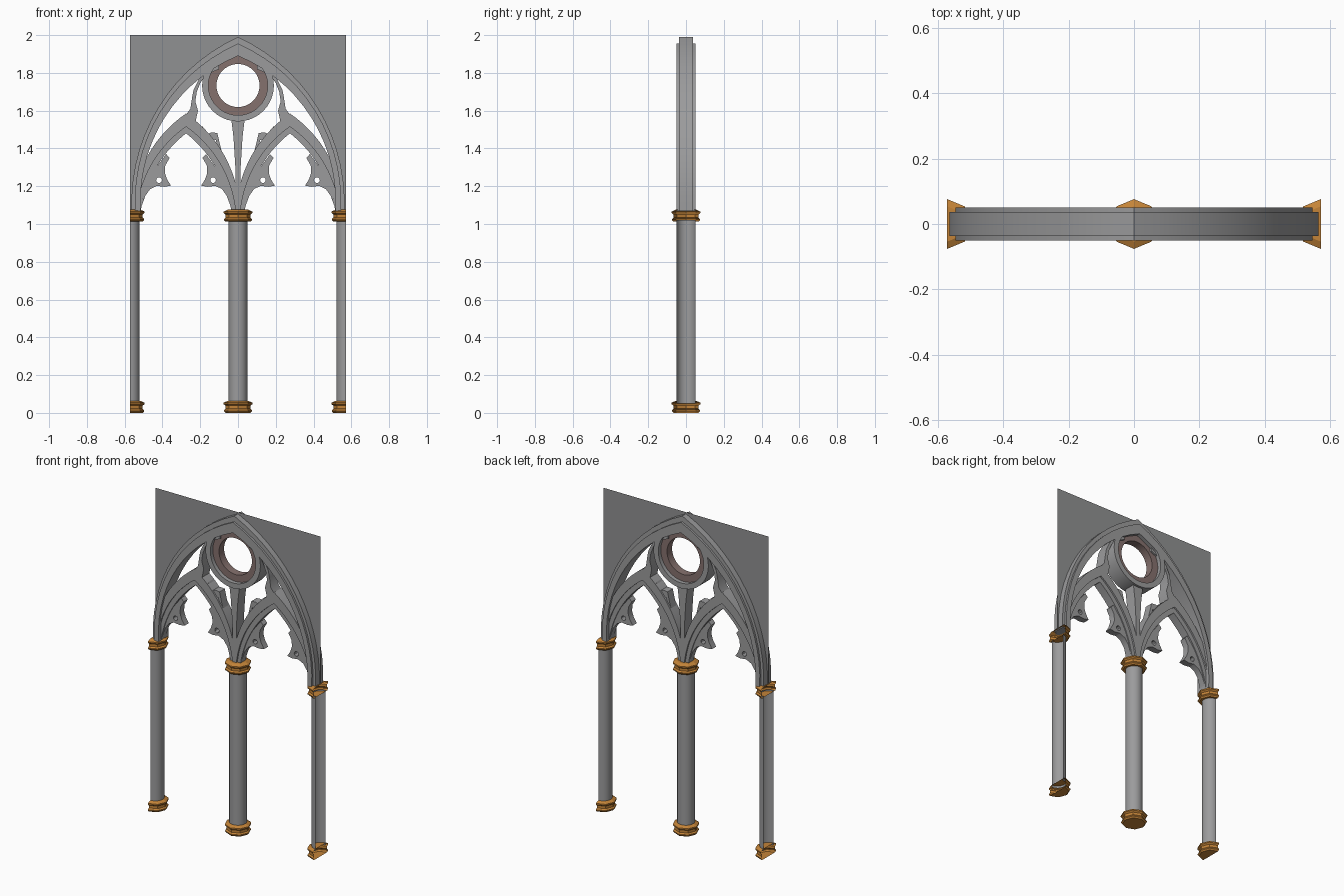
import bpy, bmesh, math

if "Cube" in bpy.data.objects:
    bpy.data.objects.remove(bpy.data.objects["Cube"])

def material(name, rgb):
    m = bpy.data.materials.new(name)
    m.diffuse_color = (*rgb, 1)
    m.use_nodes = True
    m.node_tree.nodes["Principled BSDF"].inputs["Base Color"].default_value = m.diffuse_color
    return m

STONE = material("grey_stone", (0.33, 0.33, 0.335))
WALL = material("dark_wall", (0.28, 0.283, 0.288))
GOLD = material("ochre_trim", (0.55, 0.23, 0.04))
BROWN = material("brown_ring", (0.235, 0.165, 0.155))
SIDE, SPRING = 0.571, 1.07
SUB = -0.275                      # centre of the left lesser arch


def finish(ob, angle=30):
    bpy.ops.object.select_all(action='DESELECT')
    ob.select_set(True)
    bpy.context.view_layer.objects.active = ob
    if ob.type == 'CURVE':
        bpy.ops.object.convert(target='MESH')
        ob = bpy.context.view_layer.objects.active
    bm = bmesh.new()
    bm.from_mesh(ob.data)
    bmesh.ops.remove_doubles(bm, verts=bm.verts, dist=0.0002)
    bmesh.ops.recalc_face_normals(bm, faces=bm.faces)
    bm.to_mesh(ob.data)
    bm.free()
    if angle:
        bpy.ops.object.shade_smooth_by_angle(angle=math.radians(angle))


def slab(name, loops, depth, mat):
    """Filled outline in x,z (extra loops are holes), extruded to +-depth in y."""
    cu = bpy.data.curves.new(name, 'CURVE')
    cu.dimensions, cu.fill_mode, cu.extrude = '2D', 'BOTH', depth
    for pts in loops:
        s = cu.splines.new('POLY')
        s.points.add(len(pts) - 1)
        for p, (x, z) in zip(s.points, pts):
            p.co = (x, z, 0, 1)
        s.use_cyclic_u = True
    cu.materials.append(mat)
    ob = bpy.data.objects.new(name, cu)
    ob.rotation_euler = (math.pi / 2, 0, 0)
    bpy.context.collection.objects.link(ob)
    finish(ob)


def arc(p, q, bulge, n=14):
    """Circular arc from p to q, bulging to the left of the direction."""
    dx, dz = q[0] - p[0], q[1] - p[1]
    c = math.hypot(dx, dz)
    r = (c * c / 4 + bulge * bulge) / (2 * bulge)
    half = math.asin(c / 2 / r)
    out = []
    for i in range(n + 1):
        a = half * (2 * i / n - 1)
        u, v = c / 2 + r * math.sin(a), r * math.cos(a) - (r - bulge)
        out.append((p[0] + (dx * u - dz * v) / c, p[1] + (dz * u + dx * v) / c))
    return out


def flip(pts, cx=0.0):
    return [(2 * cx - x, z) for x, z in pts]


def pointed(cx, half_width, apex, bulge):
    left = arc((cx - half_width, SPRING), (cx, apex), bulge)
    return left + flip(left[:-1], cx)[::-1]


def circle(x, z, r, n=32):
    return [(x + r * math.cos(math.tau * i / n), z + r * math.sin(math.tau * i / n))
            for i in range(n)]


def both(name, loops, depth, mat=STONE):
    slab("left_" + name, loops, depth, mat)
    slab("right_" + name, [flip(l) for l in loops], depth, mat)


def lathe(name, x, profile, n, a0, a1, mat, angle):
    bm = bmesh.new()
    rows = [[bm.verts.new((x + r * math.cos(a0 + (a1 - a0) * i / n),
                           r * math.sin(a0 + (a1 - a0) * i / n), z))
             for i in range(n + 1)] for r, z in profile]
    for low, high in zip(rows, rows[1:]):
        for i in range(n):
            bm.faces.new((low[i], low[i + 1], high[i + 1], high[i]))
    me = bpy.data.meshes.new(name)
    bm.to_mesh(me)
    bm.free()
    me.materials.append(mat)
    ob = bpy.data.objects.new(name, me)
    bpy.context.collection.objects.link(ob)
    finish(ob, angle)


# Columns with octagonal bases and capitals; the end ones are open halves
trim = [(0, 0), (0.066, 0), (0.074, 0.008), (0.074, 0.014), (0.066, 0.022),
        (0.066, 0.038), (0.076, 0.046), (0.076, 0.054), (0.054, 0.064), (0, 0.064)]
q = math.pi / 2
for side, x, a0, a1 in (("left", -SIDE, -q, q), ("middle", 0, 0, 4 * q), ("right", SIDE, q, 3 * q)):
    k = 2 if side == "middle" else 1
    lathe(side + "_column", x, [(0.05, 0.05), (0.05, 1.02)], 12 * k, a0, a1, STONE, 40)
    lathe(side + "_base", x, trim, 4 * k, a0, a1, GOLD, 0)
    lathe(side + "_capital", x, [(r, z + 1.012) for r, z in trim], 4 * k, a0, a1, GOLD, 0)

# Main arch in two stepped orders, and the thin wall above it
outer = pointed(0, 0.563, 1.99, 0.165)
middle = pointed(0, 0.545, 1.955, 0.162)
inner = pointed(0, 0.515, 1.89, 0.155)
slab("arch_outer_order", [outer + middle[::-1]], 0.037, STONE)
slab("arch_inner_order", [middle + inner[::-1]], 0.05, STONE)
slab("wall_panel", [[(-SIDE, SPRING), (-SIDE, 2), (SIDE, 2), (SIDE, SPRING)] + outer[::-1]], 0, WALL)

# Lesser arches, also in two orders
s_out = pointed(SUB, 0.285, 1.585, 0.07)
s_mid = pointed(SUB, 0.262, 1.515, 0.056)
s_in = pointed(SUB, 0.24, 1.48, 0.045)
both("lesser_arch_outer_order", [s_out + s_mid[::-1]], 0.036)
both("lesser_arch_inner_order", [s_mid + s_in[::-1]], 0.026)

# Cusps with small round eyelets
cusp = [(-0.512, 1.09), (-0.49, 1.15), (-0.465, 1.185), (-0.43, 1.202), (-0.39, 1.197),
        (-0.355, 1.203), (-0.375, 1.235), (-0.387, 1.27), (-0.385, 1.31), (-0.362, 1.35),
        (-0.38, 1.37), (-0.44, 1.29), (-0.485, 1.2)]
eyelet = circle(-0.418, 1.232, 0.015, 12)
both("outer_cusp", [cusp, eyelet], 0.02)
both("inner_cusp", [flip(cusp, SUB), flip(eyelet, SUB)], 0.02)

# Branches from the lesser arches up to the round window
both("branch", [[(-0.285, 1.565), (-0.252, 1.61), (-0.243, 1.67), (-0.235, 1.71), (-0.2, 1.78),
                 (-0.16, 1.825), (-0.1, 1.868), (-0.1, 1.82), (-0.17, 1.79), (-0.2, 1.745),
                 (-0.218, 1.7), (-0.226, 1.65), (-0.212, 1.6), (-0.225, 1.54)]], 0.036)

# Slim ribs and hooks beside the central stem
both("slim_rib", [[(-0.19, 1.52), (-0.165, 1.475), (-0.14, 1.485), (-0.11, 1.482), (-0.09, 1.4),
                   (-0.06, 1.3), (-0.022, 1.19), (-0.036, 1.19), (-0.085, 1.32), (-0.118, 1.445),
                   (-0.148, 1.445), (-0.19, 1.47)]], 0.026)
slab("central_stem", [[(-0.036, 1.56), (-0.024, 1.46), (-0.014, 1.3), (-0.012, 1.1),
                       (0.012, 1.1), (0.014, 1.3), (0.024, 1.46), (0.036, 1.56)]], 0.036, STONE)

# Round window: stone ring and recessed brown ring
slab("window_ring", [circle(0, 1.733, 0.19, 40), circle(0, 1.733, 0.157, 40)], 0.05, STONE)
slab("window_inner_ring", [circle(0, 1.733, 0.159, 40), circle(0, 1.733, 0.114, 40)], 0.025, BROWN)
